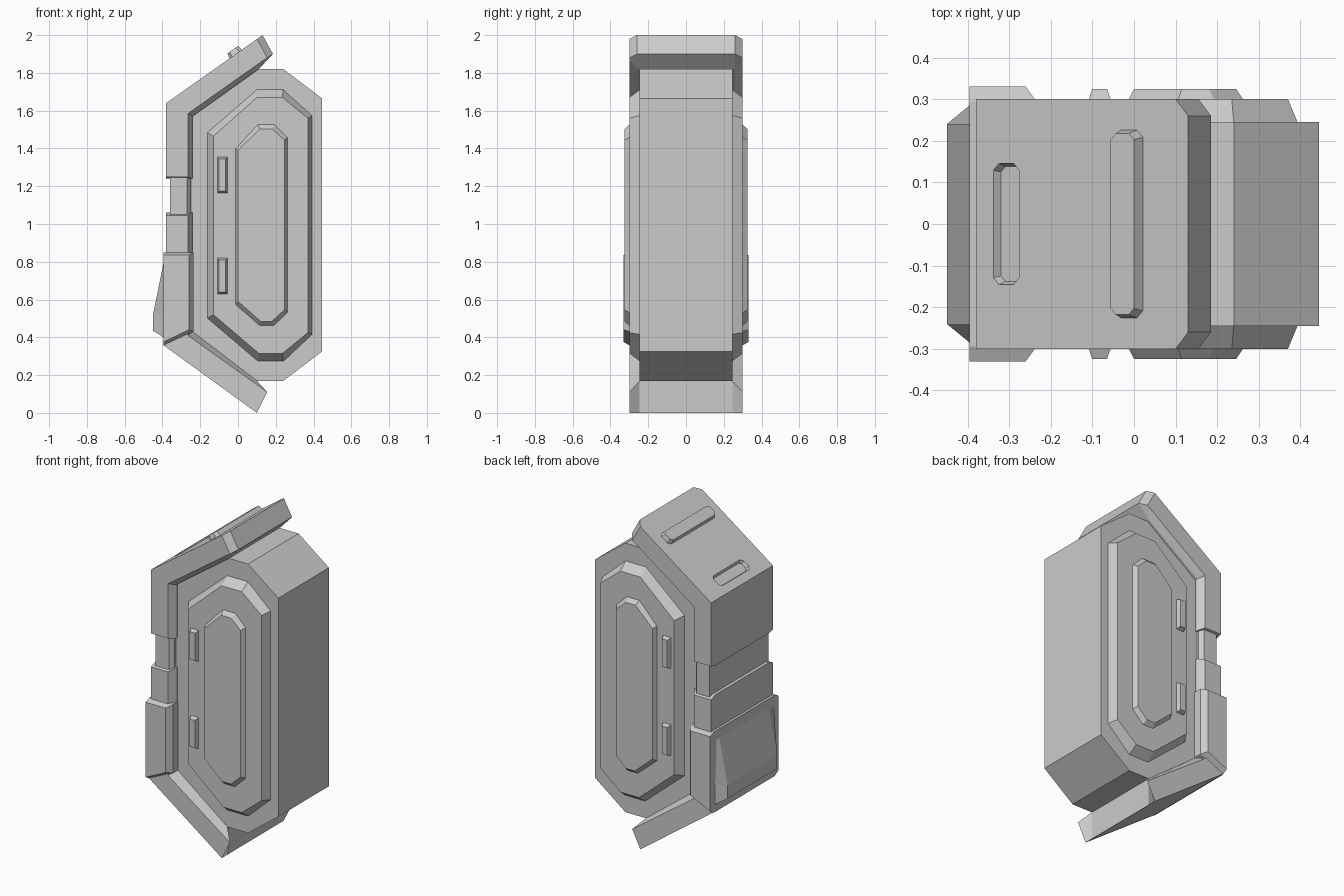
import bpy, bmesh, math
from mathutils import Matrix, Vector

if "Cube" in bpy.data.objects:
    bpy.data.objects.remove(bpy.data.objects["Cube"])


def loft(name, sections, mirror=False, matrix=None):
    """Join matching profiles; each section is (y, [(x, z), ...])."""
    bm = bmesh.new()
    rings = [[bm.verts.new((x, y, z)) for x, z in pts] for y, pts in sections]
    n = len(rings[0])
    for a, b in zip(rings, rings[1:]):
        for i in range(n):
            j = (i + 1) % n
            bm.faces.new((a[i], a[j], b[j], b[i]))
    bm.faces.new(rings[0])
    bm.faces.new(rings[-1])
    bmesh.ops.recalc_face_normals(bm, faces=bm.faces)
    if matrix:
        bm.transform(matrix)
    me = bpy.data.meshes.new(name)
    bm.to_mesh(me)
    bm.free()
    ob = bpy.data.objects.new(name, me)
    bpy.context.collection.objects.link(ob)
    if mirror:
        m = ob.modifiers.new("mirror", 'MIRROR')
        m.use_axis = (False, True, False)
    return ob


def slab(name, face, full, y_face, y_full):
    """Solid across the width with chamfered side faces."""
    return loft(name, [(-y_face, face), (-y_full, full), (y_full, full), (y_face, face)])


def side_plate(name, base, top, y_base, y_top):
    """Raised plate repeated on both sides."""
    return loft(name, [(-y_top, top), (-y_base, base)], mirror=True)


def rect(x0, x1, z0, z1):
    return [(x0, z0), (x0, z1), (x1, z1), (x1, z0)]


def pill(w, l, c):
    """Rectangle with cut corners, half sizes w and l."""
    return [(-w, -l + c), (-w, l - c), (-w + c, l), (w - c, l),
            (w, l - c), (w, -l + c), (w - c, -l), (-w + c, -l)]


# Main body
body = [(-.25, .42), (-.25, 1.57), (.11, 1.82), (.24, 1.82),
        (.445, 1.665), (.445, .325), (.24, .17), (.10, .17)]
loft("main_body", [(-.245, body), (.245, body)])

# Stepped side panels
side_plate("side_panel",
           [(-.165, .50), (-.165, 1.485), (.10, 1.715), (.24, 1.715),
            (.395, 1.575), (.395, .415), (.24, .27), (.105, .27)],
           [(-.13, .52), (-.13, 1.465), (.10, 1.67), (.235, 1.67),
            (.37, 1.56), (.37, .425), (.235, .315), (.11, .315)], .24, .30)
side_plate("inner_panel",
           [(-.015, .57), (-.015, 1.40), (.105, 1.53), (.195, 1.53),
            (.265, 1.46), (.265, .53), (.19, .457), (.115, .457)],
           [(.0, .59), (.0, 1.39), (.115, 1.503), (.18, 1.503),
            (.245, 1.445), (.245, .545), (.18, .485), (.12, .485)], .295, .325)

# Side clips
for z in (.725, 1.26):
    side_plate("side_clip", rect(-.11, -.055, z - .097, z + .097),
               rect(-.10, -.065, z - .085, z + .085), .295, .325)

# Upper shell with sloping roof
upper = slab("upper_shell",
             [(-.38, 1.25), (-.38, 1.64), (.10, 1.979), (.155, 1.88), (.14, 1.871),
              (-.265, 1.585), (-.265, 1.25)],
             [(-.38, 1.24), (-.38, 1.64), (.13, 2.0), (.185, 1.90), (.11, 1.82),
              (-.24, 1.57), (-.24, 1.24)], .30, .26)

# Waist strap and collar at the back
slab("waist_strap", rect(-.36, -.27, 1.03, 1.26), rect(-.36, -.25, 1.03, 1.26), .285, .26)
slab("back_collar", rect(-.38, -.265, .83, 1.045), rect(-.38, -.24, .83, 1.06), .30, .26)

# Lower back block
slab("lower_block",
     [(-.395, .375), (-.395, .835), (-.26, .835), (-.26, .44)],
     [(-.395, .355), (-.395, .85), (-.235, .85), (-.235, .43)], .33, .295)

# Lower shell arm
slab("lower_shell",
     [(-.39, .355), (-.39, .50), (-.265, .50), (-.265, .41), (.155, .11), (.10, 0)],
     [(-.39, .355), (-.39, .50), (-.24, .50), (-.24, .43), (.10, .17), (.10, 0)], .30, .245)

# Back wedge
slab("back_wedge",
     [(-.385, .79), (-.395, .79), (-.395, .52), (-.395, .40), (-.385, .40)],
     [(-.385, .79), (-.395, .79), (-.45, .52), (-.45, .435), (-.385, .40)], .285, .24)

# Roof frame: local x up the slope, local z along the width, local -y outward
ang = math.atan2(.36, .51)
up = Vector((math.cos(ang), 0, math.sin(ang)))
out = Vector((-math.sin(ang), 0, math.cos(ang)))


def roof(x):
    m = Matrix((up, -out, Vector((0, 1, 0)))).transposed().to_4x4()
    m.translation = (x, 0, 1.64 + .706 * (x + .38))
    return m


# Roof rib
loft("roof_rib", [(-.028, pill(.034, .218, .015)), (.01, pill(.043, .228, .018))],
     matrix=roof(-.012))

# Roof slot cut into the shell
cutter = loft("slot_cutter", [(-.02, pill(.046, .154, .021)), (.02, pill(.030, .138, .013))],
              matrix=roof(-.307))
cutter.hide_render = True
cutter.hide_set(True)
cut = upper.modifiers.new("slot", 'BOOLEAN')
cut.operation = 'DIFFERENCE'
cut.solver = 'EXACT'
cut.object = cutter
